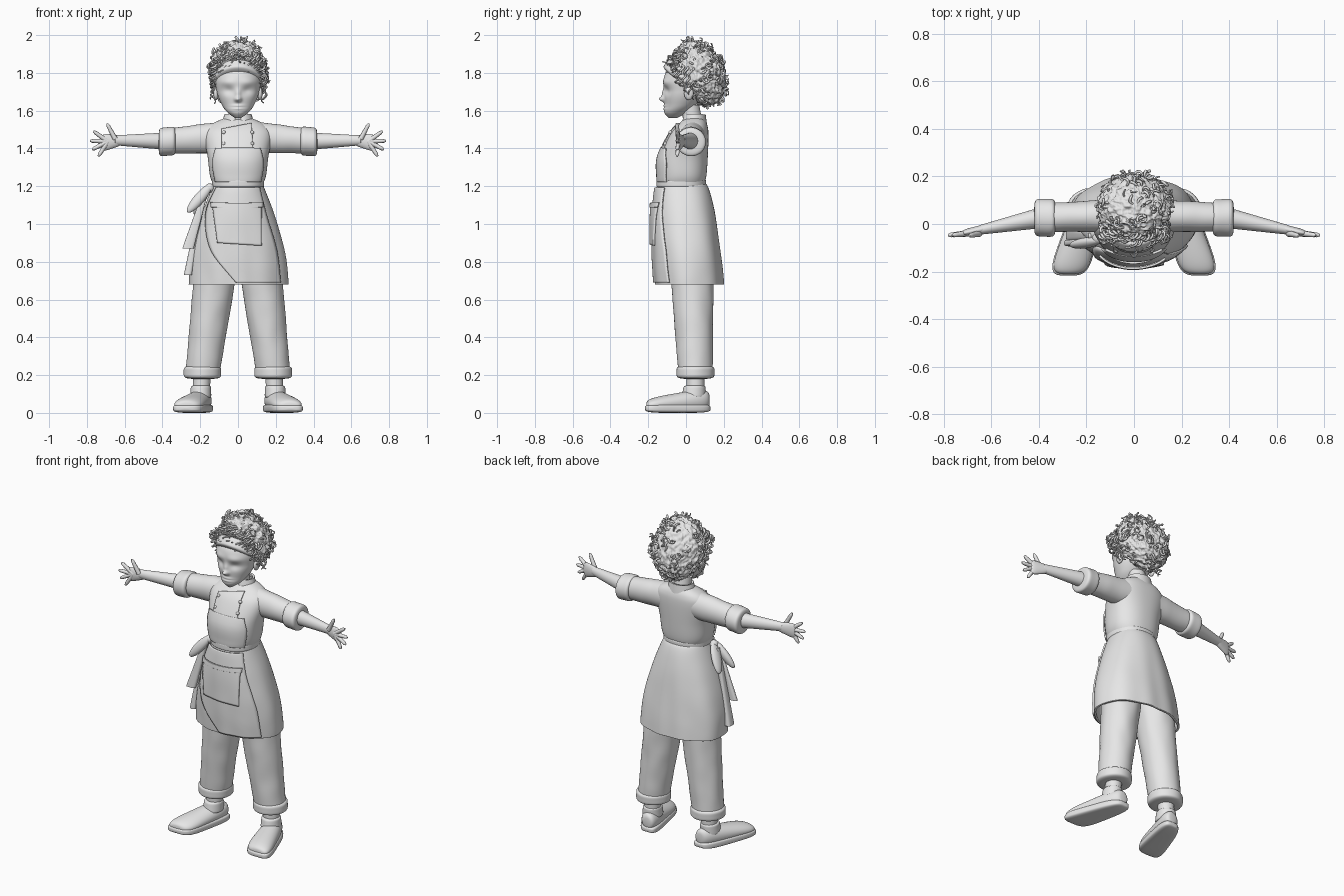
import bpy, bmesh, math, random
from mathutils import Vector, Matrix, noise

cube = bpy.data.objects.get("Cube")
if cube:
    bpy.data.objects.remove(cube, do_unlink=True)
random.seed(4)

clay = bpy.data.materials.new("plain_grey")
clay.use_nodes = True
clay.diffuse_color = (0.8, 0.8, 0.8, 1)
clay.node_tree.nodes["Principled BSDF"].inputs["Base Color"].default_value = clay.diffuse_color


def add(name, data):
    ob = bpy.data.objects.new(name, data)
    bpy.context.collection.objects.link(ob)
    data.materials.append(clay)
    return ob


def finish(name, bm):
    bmesh.ops.recalc_face_normals(bm, faces=bm.faces)
    me = bpy.data.meshes.new(name)
    bm.to_mesh(me)
    bm.free()
    me.shade_smooth()
    return add(name, me)


def thicken(ob, thickness):
    mod = ob.modifiers.new("thickness", "SOLIDIFY")
    mod.thickness, mod.offset = thickness, 0


def mix(a, b, t):
    return a + (b - a) * t


def spline(points, steps):
    """Smooth interpolation through tuples of any length."""
    p = [points[0], *points, points[-1]]
    out = []
    for before, start, end, after in zip(p, p[1:], p[2:], p[3:]):
        for k in range(steps):
            t = k / steps
            out.append([b + t / 2 * (c - a + t * (2 * a - 5 * b + 4 * c - d + t * (3 * (b - c) + d - a)))
                        for a, b, c, d in zip(before, start, end, after)])
    return out + [list(points[-1])]


def skin(name, rings, axis="Z", sides=48, power=2, bump=None, hollow=False):
    """Skin over rings of (x, y, z, radius_u, radius_v) lying across an axis."""
    bm = bmesh.new()
    loops = []
    for x, y, z, ru, rv in rings:
        centre, loop = Vector((x, y, z)), []
        for i in range(sides):
            angle = math.tau * i / sides
            u, v = [math.copysign(abs(w) ** (2 / power), w) for w in (math.cos(angle), math.sin(angle))]
            u, v = u * ru, v * rv
            offset = Vector({"X": (0, u, v), "Y": (u, 0, v), "Z": (u, v, 0)}[axis])
            if bump:
                offset *= bump(centre + offset)
            loop.append(bm.verts.new(centre + offset))
        loops.append(loop)
    for a, b in zip(loops, loops[1:]):
        for i in range(sides):
            bm.faces.new((a[i - 1], a[i], b[i], b[i - 1]))
    if not hollow:
        bm.faces.new(loops[0])
        bm.faces.new(loops[-1])
    ob = finish(name, bm)
    if hollow:
        thicken(ob, 0.012)
    return ob


def tube(name, start, end, size, end_size=None, rounding=0, flare=None, count=32, **options):
    """Tapered tube; rounding 2 gives an ellipsoid, more gives a rounded cylinder.
    Flare eases the widths like a bell."""
    end_size = end_size or size
    span = [abs(b - a) for a, b in zip(start, end)]
    axis = "XYZ"[span.index(max(span))]
    rings = []
    for k in range(count + 1):
        t = (1 - math.cos(math.pi * k / count)) / 2
        centre = [mix(a, b, t) for a, b in zip(start, end)]
        eases = [math.sin(t * math.pi / 2) ** e for e in flare] if flare else (t, t)
        cap = max(1 - abs(2 * t - 1) ** rounding, 0) ** (1 / rounding) if rounding else 1
        radii = [mix(a, b, e) * max(cap, 0.05) for a, b, e in zip(size, end_size, eases)]
        rings.append((*centre, *radii))
    return skin(name, rings, axis, **options)


def blob(name, at, size, tilt=0, bump=None, detail=3):
    bm = bmesh.new()
    bmesh.ops.create_icosphere(bm, subdivisions=detail, radius=1)
    place = Matrix.Translation(at) @ Matrix.Rotation(tilt, 4, "X") @ Matrix.Diagonal((*size, 1))
    for v in bm.verts:
        v.co = place @ (v.co * (bump(v.co) if bump else 1))
    return finish(name, bm)


def panel(name, left, right, target, lift, columns=24):
    """Cloth between two edge paths of (x, z), laid on the front of a target."""
    bm = bmesh.new()
    rows = [[bm.verts.new((mix(a[0], b[0], i / columns), -1, mix(a[1], b[1], i / columns)))
             for i in range(columns + 1)] for a, b in zip(spline(left, 12), spline(right, 12))]
    for a, b in zip(rows, rows[1:]):
        for i in range(columns):
            bm.faces.new((a[i], a[i + 1], b[i + 1], b[i]))
    ob = finish(name, bm)
    wrap = ob.modifiers.new("lay_on", "SHRINKWRAP")
    wrap.target, wrap.wrap_method, wrap.wrap_mode = target, "PROJECT", "ABOVE_SURFACE"
    wrap.use_project_y, wrap.use_positive_direction, wrap.offset = True, True, lift
    thicken(ob, 0.009)


def tubes(name, paths, bevel):
    """Each path is a list of (x, y, z, radius factor)."""
    cu = bpy.data.curves.new(name, "CURVE")
    cu.dimensions, cu.bevel_depth, cu.bevel_resolution, cu.use_fill_caps = "3D", bevel, 2, True
    for path in paths:
        sp = cu.splines.new("POLY")
        sp.points.add(len(path) - 1)
        for point, (x, y, z, radius) in zip(sp.points, path):
            point.co, point.radius = (x, y, z, 1), radius
        sp.use_smooth = True
    add(name, cu)


def helix(start, end, radius, turns, count=26):
    start, end = Vector(start), Vector(end)
    turn = (end - start).to_track_quat("Z", "X")
    phase = random.uniform(0, math.tau)
    path = []
    for i in range(count + 1):
        t = i / count
        angle = phase + math.tau * turns * t
        swirl = turn @ Vector((math.cos(angle), math.sin(angle), 0)) * radius
        path.append((*(start.lerp(end, t) + swirl), 1 - t / 2))
    return path


def bell(value, middle, width):
    return math.exp(-((value - middle) / width) ** 2)


def cloth(p):
    return 1 + 0.035 * noise.noise(Vector((p.x * 14, p.y * 14, p.z * 9)))


def folds(p):
    low = min(max((1.2 - p.z) * 2, 0), 1)
    return 1 + 0.014 * low * math.sin(9 * math.atan2(p.y, p.x) + 3 * p.z) + 0.012 * noise.noise(p * 8)


def frizz(p):
    return 1 + 0.08 * noise.noise(p * 6) + 0.06 * noise.noise(p * 13)


def face(p):
    """Eye sockets, brows, nose and lips."""
    if p.y > 0:
        return 1
    sockets = bell(abs(p.x), 0.05, 0.03) * bell(p.z, 1.705, 0.022)
    brows = bell(abs(p.x), 0.05, 0.04) * bell(p.z, 1.75, 0.02)
    nose = bell(p.x, 0, 0.016) * bell(p.z, 1.66, 0.014)
    bridge = bell(p.x, 0, 0.014) * bell(p.z, 1.69, 0.025)
    lips = bell(p.x, 0, 0.03) * (bell(p.z, 1.626, 0.007) + bell(p.z, 1.61, 0.007))
    return 1 - 0.1 * sockets + 0.06 * brows + 0.27 * nose + 0.1 * bridge + 0.07 * lips


# Head and neck
head_profile = [(-.07, 1.56, .015, .02), (-.055, 1.59, .055, .06), (-.03, 1.63, .085, .083),
                (-.01, 1.7, .112, .107), (.01, 1.8, .118, .118), (.03, 1.9, .04, .04)]
skin("head", spline([(0, *ring) for ring in head_profile], 16), sides=112, bump=face)
tube("neck", (0, .045, 1.5), (0, .02, 1.63), (.05, .05))

# Hair bun, headband and loose curls
hair_at, hair_size, hair_tilt = Vector((0, .075, 1.8)), (.152, .122, .18), math.radians(25)
blob("hair", hair_at, hair_size, hair_tilt, frizz, 6)
band = tube("headband", (0, 0, -.035), (0, 0, .035), (.128, .137), rounding=6)
band.location, band.rotation_euler.x = (0, 0, 1.765), math.radians(-40)

curls = []
place = Matrix.Rotation(hair_tilt, 3, "X") @ Matrix.Diagonal(hair_size)
while len(curls) < 80:
    d = Vector([random.gauss(0, 1) for axis in "xyz"]).normalized()
    if d.y > -0.5:
        at = hair_at + place @ d
        step = Vector([random.uniform(-.025, .025) for axis in "xyz"])
        curls.append(helix(at - step, at + step, random.uniform(.008, .014), 1.6))
for i in range(-7, 8):
    x, side = i * .018, abs(i) * .007
    curls.append(helix((x * .8, -.03, 1.93 - side), (x * 1.15, side - .115, random.uniform(1.8, 1.85)), .014, 2.5))
    curls.append(helix((x, -.05, 1.9 - side), (x * 1.2, side / 2 - .085, random.uniform(1.8, 1.85)), .011, 2))
for s in (1, -1):
    for i in range(6):
        y = .022 * i - .07
        curls.append(helix((s * .128, y, 1.84), (s * random.uniform(.125, .145), y + .03, 1.74 - .02 * i), .013, 3))
tubes("loose_curls", curls, .0065)

# Jacket body, collar and front flap
jacket_profile = [(-.025, 1.19, .12, .115), (-.02, 1.25, .147, .127), (-.015, 1.35, .16, .13),
                  (.014, 1.47, .178, .105), (.034, 1.525, .145, .078), (.045, 1.565, .06, .045)]
jacket = skin("jacket", spline([(0, *ring) for ring in jacket_profile], 10), sides=72, power=2.3)
tube("collar", (0, .04, 1.52), (0, .044, 1.58), (.082, .066), (.066, .054), hollow=True,
     bump=lambda p: 1 - bell(p.x, 0, .02) * (p.y < 0) / 4)
panel("jacket_flap", [(-.085, 1.5), (-.085, 1.38)], [(.07, 1.53), (.08, 1.38)], jacket, .003)
panel("apron_bib", [(-.115, 1.4), (-.13, 1.32), (-.115, 1.225)], [(.115, 1.4), (.13, 1.32), (.115, 1.225)],
      jacket, .006)

# Skirt with soft folds, wrapped apron, pocket and waistband
skirt = tube("skirt", (0, -.02, 1.21), (0, .02, .68), (.125, .118), (.258, .175), flare=(1, .5),
             sides=96, power=2.2, bump=folds, hollow=True)
panel("apron_wrap", [(-.11, 1.19), (-.165, 1.05), (-.14, .86), (-.01, .69)],
      [(.11, 1.19), (.145, 1.05), (.2, .86), (.22, .69)], skirt, .006)
panel("apron_pocket", [(-.125, 1.1), (-.105, .9)], [(.115, 1.1), (.12, .885)], skirt, .016)
panel("pocket_hem", [(-.13, 1.11), (-.13, 1.085)], [(.12, 1.11), (.12, 1.085)], skirt, .02)
tube("waistband", (0, -.025, 1.19), (0, -.025, 1.24), (.138, .132), rounding=6, power=2.2)

# Side bow: knot, loops and hanging tails
blob("bow_knot", (-.15, -.06, 1.19), (.025, .025, .025))
tube("bow_loop_front", (-.15, -.07, 1.21), (-.26, -.09, 1.06), (.036, .022), rounding=2)
tube("bow_loop_back", (-.15, -.05, 1.21), (-.23, 0, 1.05), (.022, .035), rounding=2)
tube("bow_tail_front", (-.17, -.07, 1.18), (-.265, -.08, .87), (.014, .01), (.03, .014), power=3, bump=cloth)
tube("bow_tail_back", (-.18, -.05, 1.18), (-.265, -.045, .73), (.012, .012), (.022, .03), power=3, bump=cloth)

for side, s in (("left", 1), ("right", -1)):
    def limb(name, start, end, *sizes, **options):
        tube(f"{side}_{name}", (s * start[0], *start[1:]), (s * end[0], *end[1:]), *sizes, **options)

    # Ear and jacket buttons
    blob(side + "_ear", (s * .116, .015, 1.69), (.014, .025, .034))
    blob(side + "_upper_button", (s * .075, -.083, 1.485), (.01, .01, .01))
    blob(side + "_lower_button", (s * .075, -.11, 1.425), (.01, .01, .01))

    # Sleeve, rolled cuff, forearm and hand
    limb("sleeve", (.08, .034, 1.46), (.36, .028, 1.44), (.07, .084), (.06, .066), bump=cloth)
    limb("sleeve_cuff", (.33, .026, 1.44), (.42, .026, 1.434), (.079, .077), rounding=6, bump=cloth)
    limb("forearm", (.35, .035, 1.438), (.65, -.025, 1.443), (.048, .048), (.02, .026))
    limb("palm", (.61, -.016, 1.443), (.725, -.04, 1.43), (.02, .025), (.015, .05), rounding=4)
    fingers = []
    for i, degrees in enumerate((62, 36, 2, -28, -58)):
        angle = math.radians(degrees)
        base = Vector((.69, -.038, 1.437)) if i else Vector((.65, -.04, 1.45))
        reach = Vector((math.cos(angle), -.1, math.sin(angle))) * .093
        path = [(base + reach * k / 8, 1.2 - k / 20) for k in range(8)] + [(base + reach, .4)]
        fingers.append([(s * p.x, p.y, p.z, r) for p, r in path])
    tubes(side + "_fingers", fingers, .0115)

    # Trouser leg, turned-up hem, ankle and shoe
    limb("trouser_leg", (.115, .03, .78), (.187, .05, .21), (.115, .116), (.09, .09), bump=cloth)
    limb("trouser_hem", (.187, .05, .18), (.187, .05, .25), (.099, .1), rounding=5, bump=cloth)
    limb("ankle", (.195, .05, .1), (.19, .05, .23), (.046, .047))
    limb("shoe", (.18, .125, .068), (.275, -.21, .04), (.054, .066), (.085, .037), rounding=4)
    limb("shoe_collar", (.198, .04, .08), (.196, .046, .145), (.057, .064), (.053, .058), rounding=8)
    limb("shoe_sole", (.178, .13, .024), (.277, -.217, .024), (.06, .024), (.09, .024), rounding=4, power=4)
